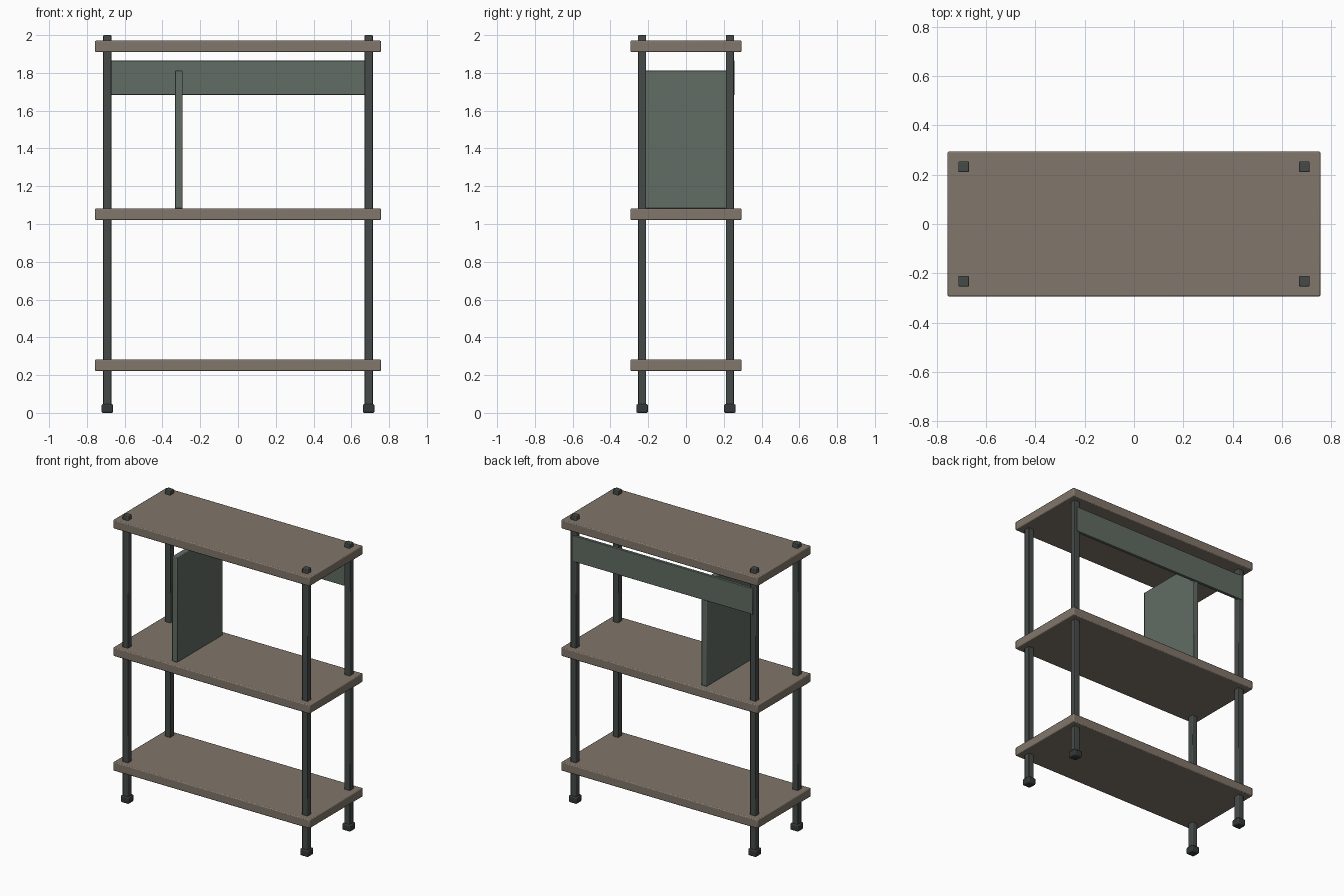
import bpy

if "Cube" in bpy.data.objects:
    bpy.data.objects.remove(bpy.data.objects["Cube"])


def material(name, rgb):
    m = bpy.data.materials.new(name)
    m.diffuse_color = (*rgb, 1.0)
    m.use_nodes = True
    m.node_tree.nodes["Principled BSDF"].inputs["Base Color"].default_value = m.diffuse_color
    return m


WOOD = material("brown_wood", (0.22, 0.18, 0.145))
STEEL = material("dark_steel", (0.06, 0.07, 0.067))
PANEL = material("green_grey", (0.12, 0.15, 0.125))
RUBBER = material("rubber", (0.035, 0.04, 0.04))


def box(name, x, y, z, mat, bevel):
    """Bevelled box spanning the (min, max) ranges on each axis."""
    spans = (x, y, z)
    bpy.ops.mesh.primitive_cube_add(size=1, location=[(a + b) / 2 for a, b in spans])
    ob = bpy.context.object
    ob.name = name
    ob.scale = [b - a for a, b in spans]
    bpy.ops.object.transform_apply(location=False, rotation=False, scale=True)
    mod = ob.modifiers.new("bevel", "BEVEL")
    mod.width = bevel
    mod.segments = 2
    ob.data.materials.append(mat)
    bpy.ops.object.shade_smooth_by_angle()
    return ob


# Three shelves
for name, z0 in (("bottom_shelf", 0.222), ("middle_shelf", 1.021), ("top_shelf", 1.91)):
    box(name, (-0.757, 0.757), (-0.294, 0.294), (z0, z0 + 0.061), WOOD, 0.006)

# Corner posts with their feet
PX, PY, R, F = 0.692, 0.232, 0.0215, 0.031
for sx, side in ((-1, "left"), (1, "right")):
    for sy, end in ((-1, "front"), (1, "back")):
        x, y = sx * PX, sy * PY
        box(f"{end}_{side}_post", (x - R, x + R), (y - R, y + R), (0.01, 2.0), STEEL, 0.004)
        box(f"{end}_{side}_foot", (x - F, x + F), (y - F, y + F), (0.0, 0.047), RUBBER, 0.008)

# Back rail and upright divider on the middle shelf
box("back_rail", (-0.694, 0.694), (0.237, 0.258), (1.684, 1.865), PANEL, 0.003)
box("divider", (-0.334, -0.294), (-0.25, 0.25), (1.082, 1.812), PANEL, 0.004)
